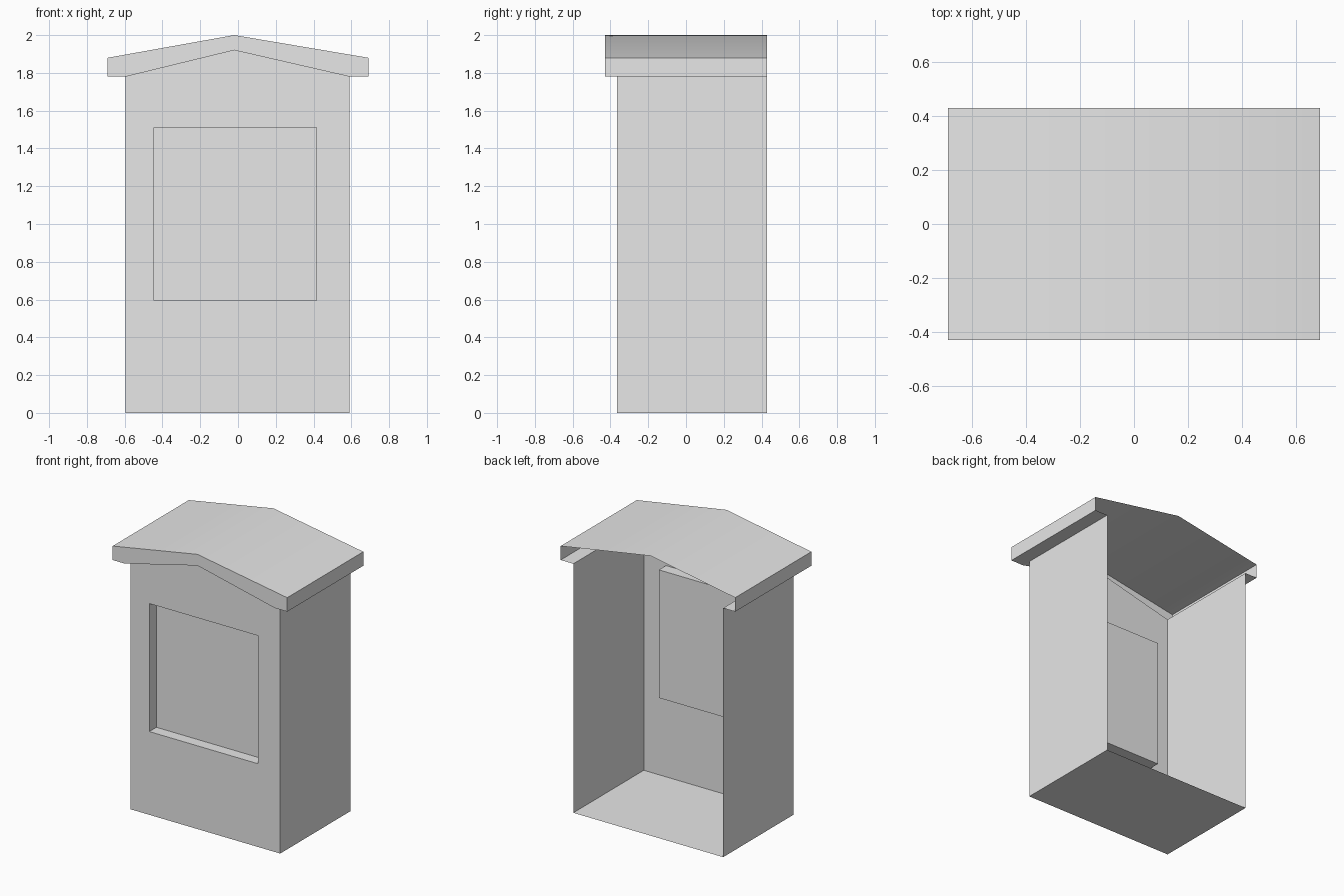
import bpy
import bmesh
import math

cube = bpy.data.objects.get("Cube")
if cube:
    bpy.data.objects.remove(cube, do_unlink=True)

grey = bpy.data.materials.new("plain_grey")
grey.use_nodes = True
grey.diffuse_color = (0.8, 0.8, 0.8, 1)
grey.node_tree.nodes["Principled BSDF"].inputs["Base Color"].default_value = (0.8, 0.8, 0.8, 1)

# Shared dimensions
FRONT, BACK, EAVE_FRONT = -0.366, 0.43, -0.43
LEFT, RIGHT, EAVE_X = -0.595, 0.59, 0.69
WALL_TOP, EAVE_TOP = 1.78, 1.88
PEAK_X, PEAK_IN, PEAK_OUT = -0.02, 1.92, 2.0
RECESS = 0.08


def panel(bm, outline, y):
    """Upright front-facing face from (x, z) points."""
    bm.faces.new([bm.verts.new((x, y, z)) for x, z in outline])


def strip(bm, path, y0, y1):
    """Sheet swept along y from a path of (x, z) points."""
    for (ax, az), (bx, bz) in zip(path, path[1:]):
        corners = [(ax, y0, az), (bx, y0, bz), (bx, y1, bz), (ax, y1, az)]
        bm.faces.new([bm.verts.new(c) for c in corners])


def finish(bm, name):
    bmesh.ops.remove_doubles(bm, verts=bm.verts[:], dist=0.0005)
    mesh = bpy.data.meshes.new(name)
    bm.to_mesh(mesh)
    bm.free()
    mesh.materials.append(grey)
    obj = bpy.data.objects.new(name, mesh)
    bpy.context.collection.objects.link(obj)
    bpy.ops.object.select_all(action="DESELECT")
    obj.select_set(True)
    bpy.context.view_layer.objects.active = obj
    bpy.ops.object.shade_smooth_by_angle(angle=math.radians(30))


# Corner points of the front wall and its window
floor_l, floor_r = (LEFT, 0), (RIGHT, 0)
top_l, top_r = (LEFT, WALL_TOP), (RIGHT, WALL_TOP)
gable = (PEAK_X, PEAK_IN)
win_bl, win_br, win_tr, win_tl = (-0.445, 0.595), (0.415, 0.595), (0.415, 1.51), (-0.445, 1.51)
window = [win_bl, win_br, win_tr, win_tl]

# Body: side walls and floor, open at the back
bm = bmesh.new()
strip(bm, [top_r, floor_r, floor_l, top_l], FRONT, BACK)
# Front wall around the window opening
for outline in ([floor_l, floor_r, win_br, win_bl],
                [floor_r, top_r, win_tr, win_br],
                [top_r, gable, top_l, win_tl, win_tr],
                [top_l, floor_l, win_bl, win_tl]):
    panel(bm, outline, FRONT)
finish(bm, "booth_body")

# Recessed window: reveal and blind pane
bm = bmesh.new()
strip(bm, window + [win_bl], FRONT, FRONT + RECESS)
panel(bm, window, FRONT + RECESS)
finish(bm, "window_recess")

# Roof: gabled cover with side fascias, open at the back
ridge = (PEAK_X, PEAK_OUT)
eave_l, eave_r = (-EAVE_X, EAVE_TOP), (EAVE_X, EAVE_TOP)
drip_l, drip_r = (-EAVE_X, WALL_TOP), (EAVE_X, WALL_TOP)
bm = bmesh.new()
strip(bm, [drip_l, eave_l, ridge, eave_r, drip_r], EAVE_FRONT, BACK)
# Front fascia
panel(bm, [drip_l, top_l, gable, ridge, eave_l], EAVE_FRONT)
panel(bm, [top_r, drip_r, eave_r, ridge, gable], EAVE_FRONT)
# Soffits under the overhangs
strip(bm, [top_r, gable, top_l], EAVE_FRONT, FRONT)
strip(bm, [drip_r, top_r], EAVE_FRONT, BACK)
strip(bm, [top_l, drip_l], EAVE_FRONT, BACK)
finish(bm, "roof")
